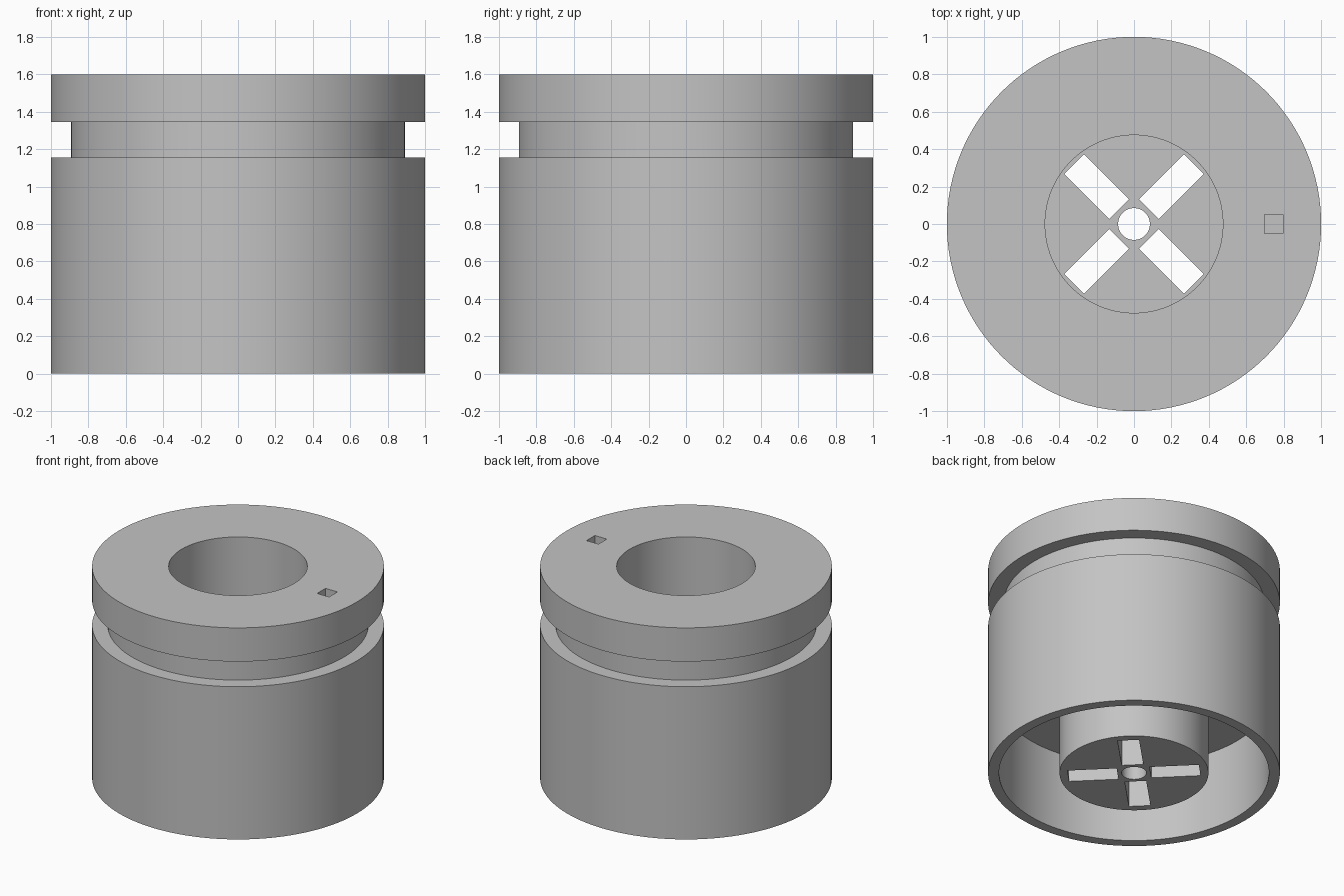
import bpy
import bmesh
import math
from mathutils import Matrix

SEGMENTS = 128

cube = bpy.data.objects.get("Cube")
if cube:
    bpy.data.objects.remove(cube, do_unlink=True)

grey = bpy.data.materials.new("plain grey")
grey.use_nodes = True
grey.diffuse_color = (0.55, 0.55, 0.55, 1)
grey.node_tree.nodes["Principled BSDF"].inputs["Base Color"].default_value = grey.diffuse_color


def add_object(name, bm):
    bmesh.ops.recalc_face_normals(bm, faces=bm.faces)
    mesh = bpy.data.meshes.new(name)
    bm.to_mesh(mesh)
    bm.free()
    obj = bpy.data.objects.new(name, mesh)
    bpy.context.collection.objects.link(obj)
    mesh.materials.append(grey)
    return obj


def lathe(name, profile):
    """Revolve a closed (radius, height) outline around z."""
    bm = bmesh.new()
    rings = []
    for r, z in profile:
        angles = [2 * math.pi * i / SEGMENTS for i in range(SEGMENTS)]
        rings.append([bm.verts.new((r * math.cos(a), r * math.sin(a), z)) for a in angles])
    for a, b in zip(rings, rings[1:] + rings[:1]):
        for i in range(SEGMENTS):
            j = (i + 1) % SEGMENTS
            bm.faces.new((a[i], a[j], b[j], b[i]))
    return add_object(name, bm)


def cut_box(target, x0, x1, width, z0, z1, angle=0):
    """Cut a box running outward from the axis at the given angle."""
    bm = bmesh.new()
    place = (Matrix.Rotation(angle, 4, "Z")
             @ Matrix.Translation(((x0 + x1) / 2, 0, (z0 + z1) / 2))
             @ Matrix.Diagonal((x1 - x0, width, z1 - z0, 1)))
    bmesh.ops.create_cube(bm, size=1, matrix=place)
    cutter = add_object("cutter", bm)
    cutter.hide_render = True
    mod = target.modifiers.new("cut", "BOOLEAN")
    mod.operation = "DIFFERENCE"
    mod.solver = "EXACT"
    mod.object = cutter
    bpy.context.view_layer.objects.active = target
    bpy.ops.object.modifier_apply(modifier=mod.name)
    bpy.data.objects.remove(cutter, do_unlink=True)


# Grooved body: outer skirt, hollow underside, central cup with a drilled floor
bore, cup, skirt, groove, hole = 0.475, 0.51, 0.925, 0.893, 0.085
floor, ceiling, top = 0.2, 0.6, 1.6
body = lathe("grooved_body", [
    (hole, 0), (cup, 0), (cup, ceiling), (skirt, ceiling), (skirt, 0), (1, 0),
    (1, 1.155), (groove, 1.155), (groove, 1.345), (1, 1.345), (1, top),
    (bore, top), (bore, floor), (hole, floor),
])

# Four diagonal slots through the cup floor
for k in range(4):
    cut_box(body, 0.113, 0.452, 0.148, -0.1, floor + 0.1, math.radians(45 + 90 * k))

# Small square socket in the top face
cut_box(body, 0.697, 0.797, 0.1, top - 0.2, top + 0.1)

bpy.ops.object.select_all(action="DESELECT")
body.select_set(True)
bpy.context.view_layer.objects.active = body
bpy.ops.object.shade_smooth_by_angle(angle=math.radians(30))
